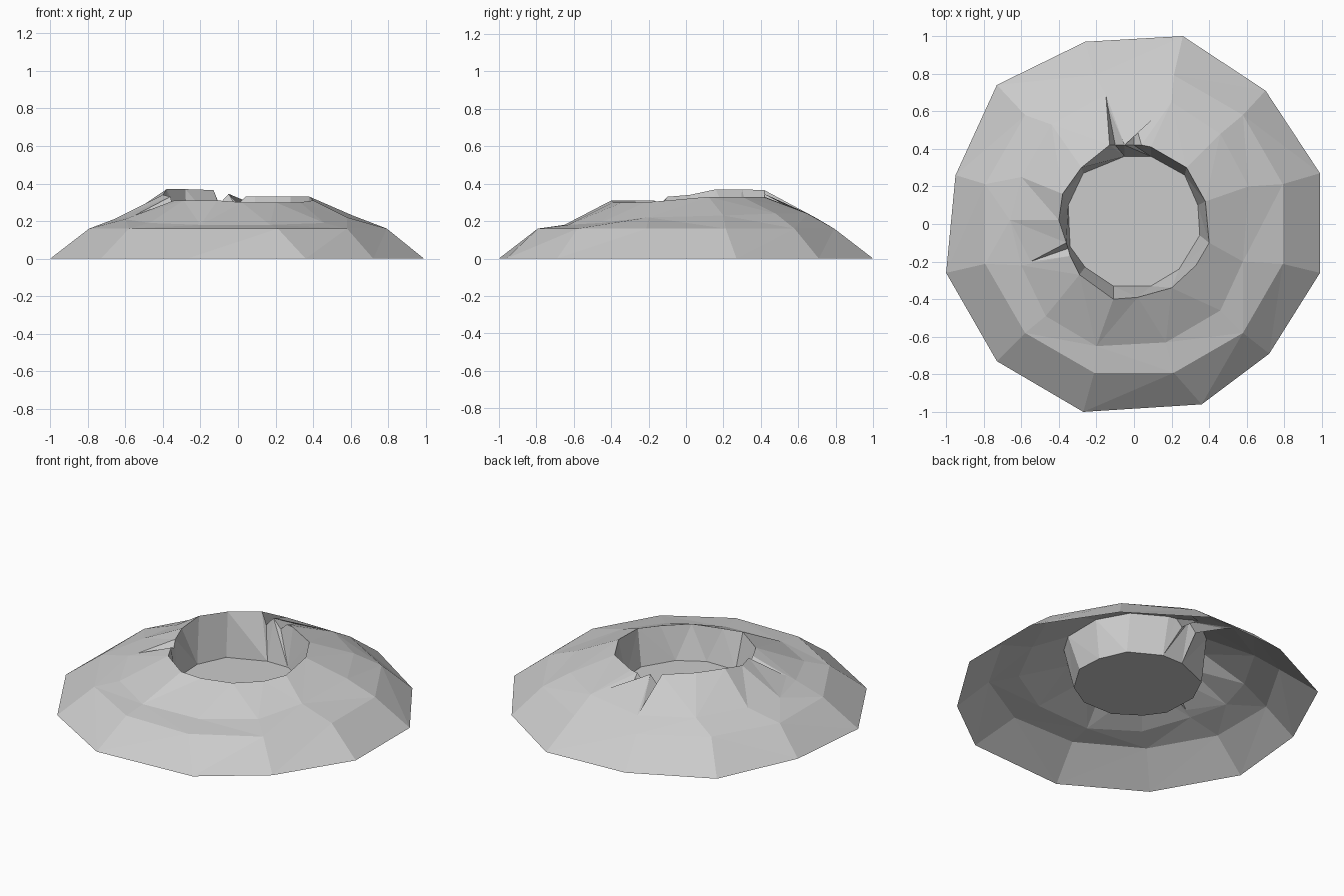
import bpy
import math

cube = bpy.data.objects.get("Cube")
if cube:
    bpy.data.objects.remove(cube, do_unlink=True)

# One plain rock colour
rock = bpy.data.materials.new("rock_grey")
rock.use_nodes = True
rock.diffuse_color = (.6, .6, .6, 1)
shader = rock.node_tree.nodes["Principled BSDF"]
shader.inputs["Base Color"].default_value = rock.diffuse_color
shader.inputs["Roughness"].default_value = 1


def angle(point):
    """Direction of a point around the vertical axis, from zero to a full turn."""
    return math.atan2(point[1], point[0]) % math.tau


def stitch(inner, outer):
    """Triangles joining two anticlockwise rings, advancing by angle."""
    def unrolled(ring):
        return [angle(p) for p in ring] + [angle(ring[0]) + math.tau]

    inner_angles, outer_angles = unrolled(inner), unrolled(outer)
    i = j = 0
    triangles = []
    while i < len(inner) or j < len(outer):
        a, b = inner[i % len(inner)], outer[j % len(outer)]
        step_inner = j == len(outer) or (
            i < len(inner) and inner_angles[i + 1] < outer_angles[j + 1])
        if step_inner:
            i += 1
            triangles.append((a, b, inner[i % len(inner)]))
        else:
            j += 1
            triangles.append((a, b, outer[j % len(outer)]))
    return triangles


def build(name, polygons):
    """Make a flat-shaded object from polygons that share corner points."""
    points = list(dict.fromkeys(p for poly in polygons for p in poly))
    index = {p: k for k, p in enumerate(points)}
    mesh = bpy.data.meshes.new(name)
    mesh.from_pydata(points, [], [[index[p] for p in poly] for poly in polygons])
    mesh.materials.append(rock)
    mesh.update()
    obj = bpy.data.objects.new(name, mesh)
    bpy.context.collection.objects.link(obj)
    return obj


def level(outline, height):
    return [(x, y, height) for x, y in outline]


# Irregular foot of the mound
foot = level([(.99, .27), (.7, .71), (.26, 1), (-.26, .97), (-.73, .74), (-.95, .26),
              (-1, -.26), (-.73, -.73), (-.27, -1), (.36, -.96), (.72, -.69),
              (.99, -.26)], 0)

# Regular twelve-sided shoulder where the steep skirt ends
shoulder = []
for k in range(12):
    turn = math.radians(15 + 30 * k)
    shoulder.append((.82 * math.cos(turn), .82 * math.sin(turn), .16))

# Uneven middle of the upper slope
slope_middle = [(.61, .2, .23), (.46, .48, .24), (.2, .65, .24), (-.15, .69, .22),
                (-.44, .53, .22), (-.6, .25, .22), (-.66, .02, .21),
                (-.6, -.22, .21), (-.47, -.49, .19), (-.2, -.65, .18),
                (.17, -.63, .18), (.46, -.46, .19), (.58, -.2, .22)]

# Crater rim, highest at the back right
rim = [(.38, .12, .33), (.28, .3, .33), (.09, .41, .33), (.04, .42, .33),
       (0, .42, .29), (-.05, .42, .345), (-.1, .42, .29), (-.13, .42, .365),
       (-.28, .3, .37), (-.38, .16, .37), (-.4, .02, .34), (-.36, -.1, .33),
       (-.35, -.13, .29), (-.34, -.17, .31), (-.29, -.27, .31), (-.11, -.4, .31),
       (.02, -.39, .3), (.2, -.34, .3), (.33, -.22, .3), (.4, -.1, .31)]

# Each gully runs from a notch in the rim to a tip on the slope
gully_tips = {4: (0, .56, .27), 6: (-.14, .63, .24), 12: (-.55, -.2, .23)}
slope_edge = [gully_tips.get(k, p) for k, p in enumerate(rim)]

# Crater floor outline
floor = level([(.34, .1), (.27, .26), (.09, .36), (-.05, .36), (-.27, .27),
               (-.35, .1), (-.34, -.12), (-.26, -.23), (-.11, -.33), (.09, -.33),
               (.24, -.24), (.35, -.06)], .1)

# Outer slopes
build("mound_slopes", stitch(slope_edge, slope_middle)
      + stitch(slope_middle, shoulder) + stitch(shoulder, foot))

# Crater wall and floor
build("crater_bowl", stitch(floor, rim) + [tuple(floor)])

# V-shaped cracks
gullies = []
for k, tip in gully_tips.items():
    gullies += [(rim[k - 1], tip, rim[k]), (rim[k], tip, rim[k + 1])]
build("rim_gullies", gullies)
